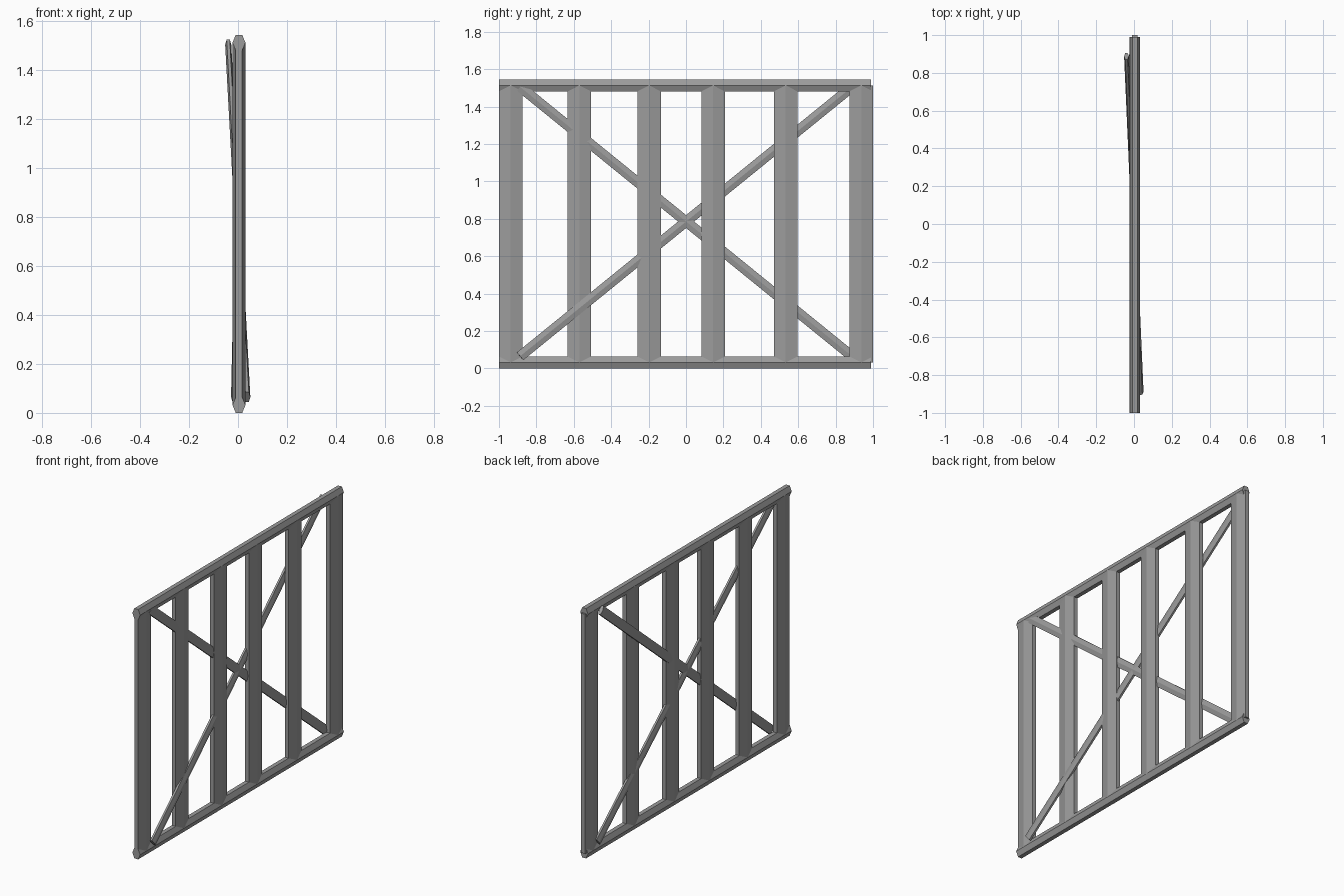
import bpy
import bmesh
from mathutils import Vector

old = bpy.data.objects.get("Cube")
if old:
    bpy.data.objects.remove(old, do_unlink=True)

# Single grey for the whole frame
GREY = (0.33, 0.33, 0.33, 1.0)
grey = bpy.data.materials.new("plain_grey")
grey.use_nodes = True
grey.diffuse_color = GREY
grey.node_tree.nodes["Principled BSDF"].inputs["Base Color"].default_value = GREY


def hex_bar(name, start, end, half_width, half_thick):
    """Flattened six-sided bar, ridged along both x-facing sides."""
    start, end = Vector(start), Vector(end)
    along = (end - start).normalized()
    across = along.cross(Vector((1, 0, 0))).normalized()
    out = across.cross(along).normalized()
    profile = [(1, 0), (0.5, 1), (-0.5, 1), (-1, 0), (-0.5, -1), (0.5, -1)]
    bm = bmesh.new()
    rings = [[bm.verts.new(p + out * u * half_thick + across * v * half_width)
              for u, v in profile] for p in (start, end)]
    for ring in rings:
        bm.faces.new(ring)
    for i in range(6):
        j = (i + 1) % 6
        bm.faces.new((rings[0][i], rings[0][j], rings[1][j], rings[1][i]))
    bmesh.ops.recalc_face_normals(bm, faces=bm.faces)
    mesh = bpy.data.meshes.new(name)
    bm.to_mesh(mesh)
    bm.free()
    mesh.materials.append(grey)
    obj = bpy.data.objects.new(name, mesh)
    bpy.context.collection.objects.link(obj)
    return obj


MID_X = 0.004
LOW, HIGH = 0.032, 1.513

# Horizontal rails
for name, z in (("bottom_rail", LOW), ("top_rail", HIGH)):
    hex_bar(name, (MID_X, -1, z), (MID_X, 0.99, z), 0.032, 0.0265)

# Upright posts
for i, y in enumerate((-0.937, -0.57, -0.197, 0.145, 0.533, 0.937)):
    hex_bar(f"post_{i + 1}", (MID_X, y, LOW), (MID_X, y, HIGH), 0.063, 0.0265)

# Crossed braces, each leaning slightly through the frame
hex_bar("rising_brace", (0.038, -0.887, 0.065), (-0.04, 0.888, 1.505), 0.027, 0.0125)
hex_bar("falling_brace", (0.016, -0.887, 1.505), (-0.016, 0.888, 0.065), 0.027, 0.0125)
